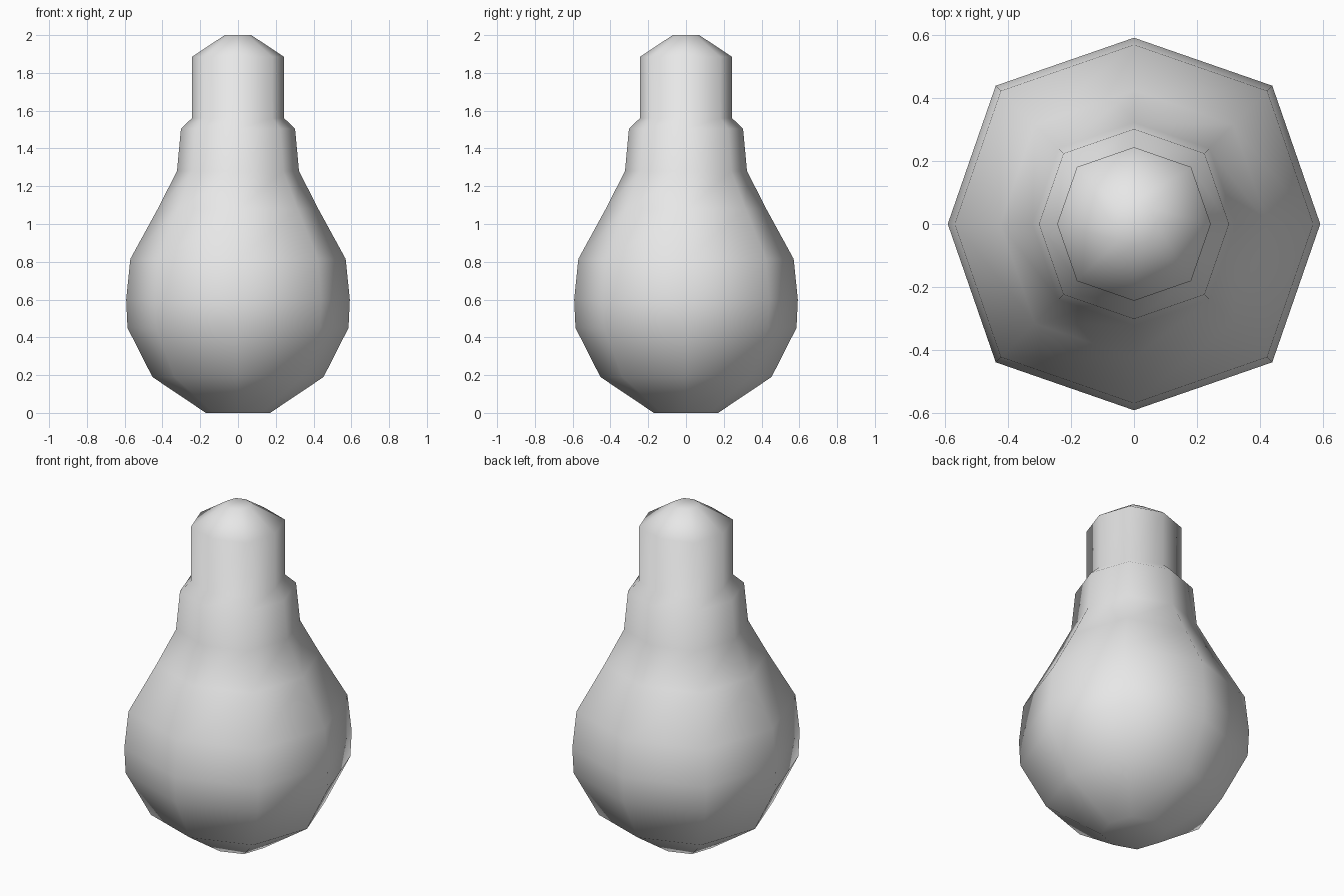
import bpy
import bmesh
from math import cos, sin, pi

cube = bpy.data.objects.get("Cube")
if cube:
    bpy.data.objects.remove(cube, do_unlink=True)

SIDES = 8
DIAGONAL = 1.05  # corners between the axes sit slightly further out

# Bulb profile from base to tip: radius, height
PROFILE = [
    (0.17, 0.0), (0.453, 0.19), (0.585, 0.45), (0.592, 0.6),
    (0.57, 0.815), (0.425, 1.08), (0.323, 1.28), (0.302, 1.505),
    (0.244, 1.56), (0.244, 1.885), (0.07, 2.0),
]

grey = bpy.data.materials.new("plain grey")
grey.use_nodes = True
grey.diffuse_color = (0.8, 0.8, 0.8, 1)
grey.node_tree.nodes["Principled BSDF"].inputs["Base Color"].default_value = (0.8, 0.8, 0.8, 1)


def ring(bm, radius, z):
    verts = []
    for i in range(SIDES):
        r = radius * (DIAGONAL if i % 2 else 1)
        a = 2 * pi * i / SIDES
        verts.append(bm.verts.new((r * cos(a), r * sin(a), z)))
    return verts


# Bulb body, neck and cap as one continuous turned skin
bm = bmesh.new()
rings = [ring(bm, r, z) for r, z in PROFILE]
for low, high in zip(rings, rings[1:]):
    for i in range(SIDES):
        j = (i + 1) % SIDES
        bm.faces.new((low[i], low[j], high[j], high[i]))

# Closed ends
bm.faces.new(rings[0][::-1])
bm.faces.new(rings[-1])
for face in bm.faces:
    face.smooth = True

mesh = bpy.data.meshes.new("light_bulb")
bm.to_mesh(mesh)
bm.free()
mesh.materials.append(grey)
bulb = bpy.data.objects.new("light_bulb", mesh)
bpy.context.collection.objects.link(bulb)
